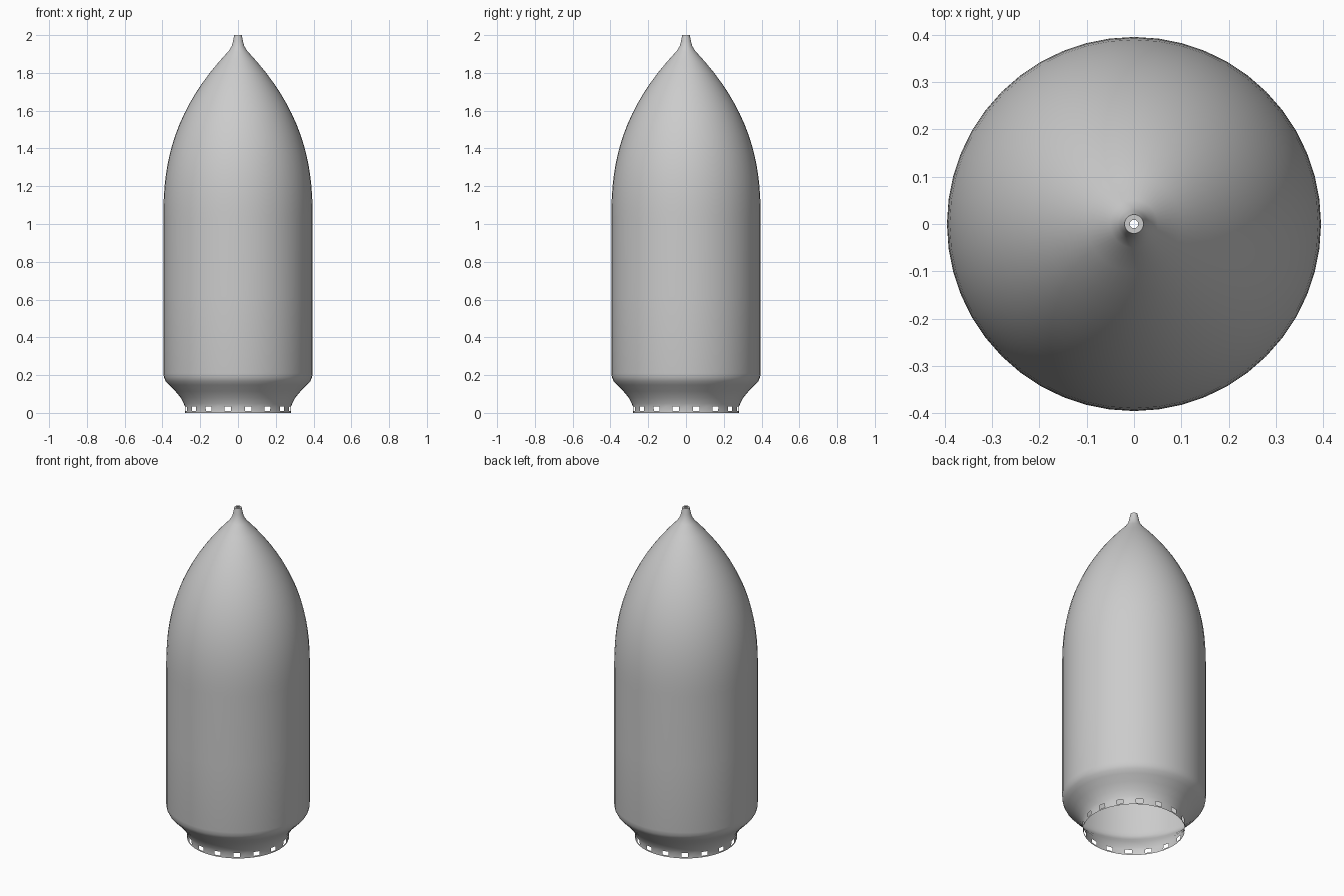
import bpy, bmesh, math

if "Cube" in bpy.data.objects:
    bpy.data.objects.remove(bpy.data.objects["Cube"])

SEG = 48

# Profile (radius, height): base collar, flare, straight wall
profile = [(0.28, 0.0), (0.28, 0.009), (0.281, 0.033), (0.287, 0.05), (0.303, 0.08),
           (0.332, 0.115), (0.365, 0.148), (0.383, 0.168), (0.392, 0.187), (0.395, 0.21),
           (0.395, 0.62), (0.395, 1.03)]
# Tapering ogive nose
for i in range(1, 17):
    t = 0.885 * i / 16
    profile.append((0.395 * (1 - 1.175 * t ** 2.43), 1.03 + t))
# Small neck at the tip
profile += [(0.034, 1.94), (0.027, 1.965), (0.023, 1.985), (0.02, 2.0)]


def ring(bm, r, z):
    return [bm.verts.new((r * math.cos(2 * math.pi * k / SEG),
                          r * math.sin(2 * math.pi * k / SEG), z)) for k in range(SEG)]


def bridge(bm, a, b):
    return [bm.faces.new((a[k], a[(k + 1) % SEG], b[(k + 1) % SEG], b[k])) for k in range(SEG)]


def finish(bm, name):
    mesh = bpy.data.meshes.new(name)
    bm.to_mesh(mesh)
    bm.free()
    obj = bpy.data.objects.new(name, mesh)
    bpy.context.collection.objects.link(obj)
    bpy.ops.object.select_all(action='DESELECT')
    obj.select_set(True)
    bpy.context.view_layer.objects.active = obj
    bpy.ops.object.shade_smooth_by_angle(angle=math.radians(40))


# Open single-wall shell
bm = bmesh.new()
rings = [ring(bm, r, z) for r, z in profile]
bands = [bridge(bm, a, b) for a, b in zip(rings, rings[1:])]

# Sixteen small holes around the collar
holes = bands[1][1::3]
bmesh.ops.inset_individual(bm, faces=holes, thickness=0.006)
bmesh.ops.delete(bm, geom=holes, context='FACES')
finish(bm, "shell")

# Lip around the tip opening, facing into the shell
bm = bmesh.new()
bridge(bm, ring(bm, 0.009, 2.0), ring(bm, 0.02, 2.0))
finish(bm, "tip_lip")
